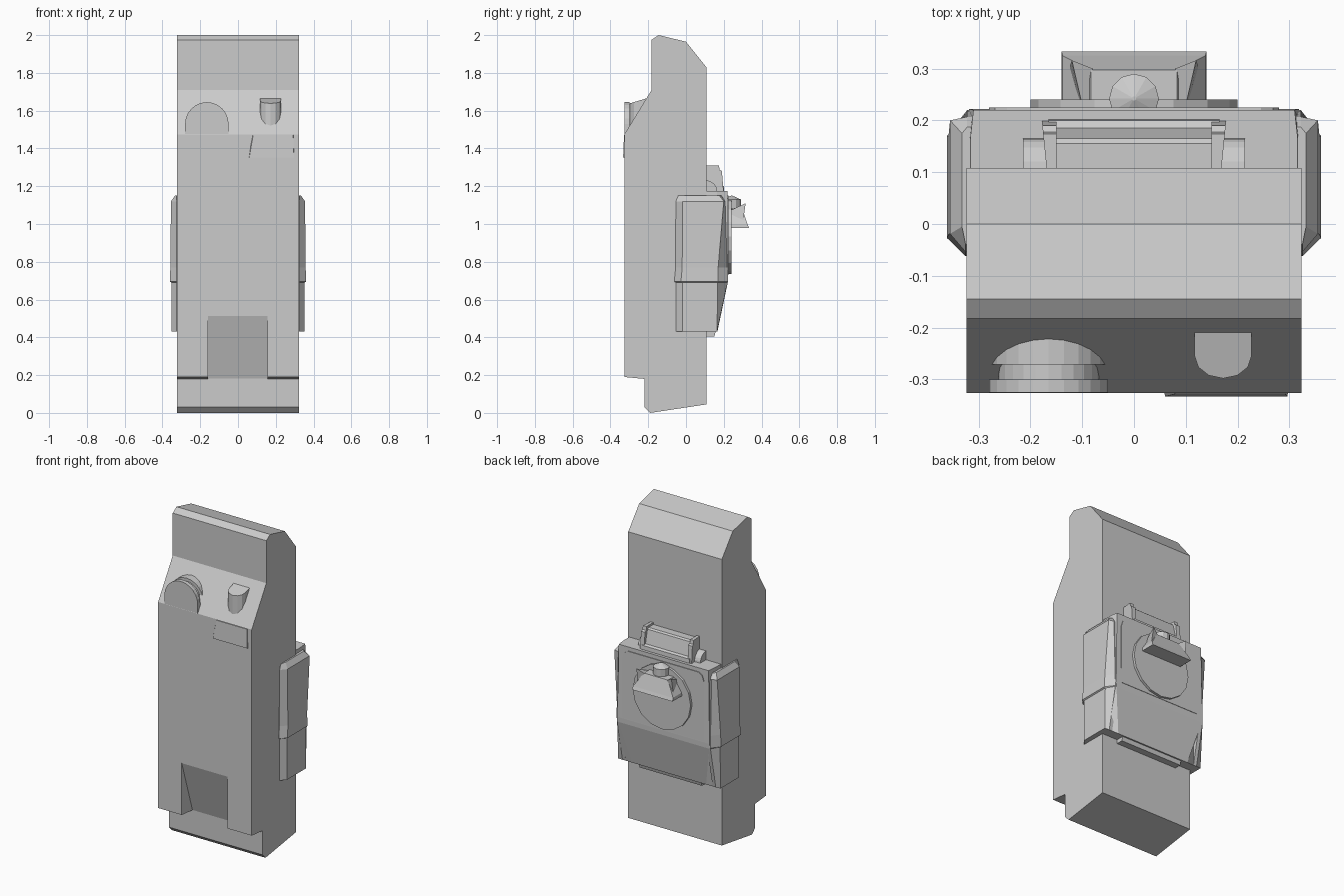
import bpy, bmesh, math
from mathutils import Vector, Matrix

if "Cube" in bpy.data.objects:
    bpy.data.objects.remove(bpy.data.objects["Cube"])


def loft(name, rings):
    """Closed solid through a list of equal-length point rings."""
    bm = bmesh.new()
    vs = [[bm.verts.new(p) for p in r] for r in rings]
    n = len(rings[0])
    for a, b in zip(vs, vs[1:]):
        for i in range(n):
            j = (i + 1) % n
            bm.faces.new((a[i], a[j], b[j], b[i]))
    bm.faces.new(vs[0][::-1])
    bm.faces.new(vs[-1])
    bmesh.ops.recalc_face_normals(bm, faces=bm.faces)
    me = bpy.data.meshes.new(name)
    bm.to_mesh(me)
    bm.free()
    ob = bpy.data.objects.new(name, me)
    bpy.context.collection.objects.link(ob)
    return ob


def side_prism(name, profile, x0, x1):
    """Extrude a (y, z) profile along x."""
    return loft(name, [[(x, y, z) for y, z in profile] for x in (x0, x1)])


def front_prism(name, profile, y0, y1):
    """Extrude an (x, z) profile along y."""
    return loft(name, [[(x, y, z) for x, z in profile] for y in (y0, y1)])


def circle(cx, cy, r, n, start=0.0, sweep=2 * math.pi, closed=True):
    d = n if closed else n - 1
    return [(cx + r * math.cos(start + sweep * i / d),
             cy + r * math.sin(start + sweep * i / d)) for i in range(n)]


def mirror_x(ob):
    m = ob.modifiers.new("mirror", 'MIRROR')
    m.use_axis = (True, False, False)
    return ob


# Main body slab
body = side_prism("body", [
    (-0.145, 2.0), (0, 1.965), (0.108, 1.83), (0.108, 0.045), (-0.19, 0),
    (-0.22, 0.03), (-0.22, 0.18), (-0.326, 0.19), (-0.326, 1.475),
    (-0.182, 1.71), (-0.182, 1.975)], -0.323, 0.323)

# Ramped recess at the bottom of the front
cutter = side_prism("recess_cutter", [
    (-0.326, 0.513), (-0.2205, 0.181), (-0.2205, 0.12), (-0.42, 0.12), (-0.42, 0.513)],
    -0.16, 0.155)
cutter.hide_render = True
mod = body.modifiers.new("recess", 'BOOLEAN')
mod.operation = 'DIFFERENCE'
mod.solver = 'EXACT'
mod.object = cutter
bpy.context.view_layer.objects.active = body
bpy.ops.object.modifier_apply(modifier=mod.name)
bpy.data.objects.remove(cutter)


# Grooved round knob half sunk in the sloped shoulder
def arch(r):
    return [(-0.165 - r, 1.46)] + circle(-0.165, 1.53, r, 13, math.pi, -math.pi, False) \
        + [(-0.165 + r, 1.46)]


knob_steps = [(-0.3255, 0.115), (-0.3, 0.115), (-0.3, 0.097),
              (-0.271, 0.097), (-0.271, 0.115), (-0.215, 0.115)]
loft("knob", [[(x, y, z) for x, z in arch(r)] for y, r in knob_steps])

# D-shaped push button on the shoulder
d_shape = [(0.117, -0.2), (0.117, -0.255)] \
    + [(0.172 + 0.055 * math.cos(a), -0.255 - 0.043 * math.sin(a))
       for a in [math.pi * (1 - i / 6) for i in range(1, 6)]] \
    + [(0.227, -0.255), (0.227, -0.2)]
loft("push_button", [[(x, y, 1.5) for x, y in d_shape],
                     [(x, y, 1.668 + (y + 0.2) * 0.3) for x, y in d_shape]])

# Thin raised plate on the front
loft("front_plate", [
    [(0.058, -0.32, 1.35), (0.298, -0.32, 1.35), (0.298, -0.32, 1.475), (0.075, -0.32, 1.475)],
    [(0.06, -0.333, 1.353), (0.296, -0.333, 1.353), (0.292, -0.328, 1.47), (0.08, -0.328, 1.47)]])


# Central clip pack on the back, tapering below
def pack_ring(z, hw, rear_hw, rear):
    return [(-hw, 0.1, z), (hw, 0.1, z), (hw, 0.165, z),
            (rear_hw, rear, z), (-rear_hw, rear, z), (-hw, 0.165, z)]


loft("clip_pack", [
    pack_ring(0.43, 0.325, 0.255, 0.166), pack_ring(0.69, 0.335, 0.315, 0.221),
    pack_ring(0.72, 0.335, 0.318, 0.222), pack_ring(1.175, 0.316, 0.31, 0.22)])

# Raised rear panel with clipped top corners
front_prism("rear_panel", [(-0.28, 0.73), (0.28, 0.73), (0.28, 1.1), (0.268, 1.135),
                           (0.245, 1.15), (-0.245, 1.15), (-0.268, 1.135), (-0.28, 1.1)],
            0.21, 0.2245)


# Wrap-around side pods
def pod_ring(z, x, front, cy, rear):
    return [(0.3, front, z), (0.325, front, z), (x, front + 0.035, z),
            (x, cy, z), (0.322, rear, z), (0.3, rear, z)]


mirror_x(loft("side_pod", [
    pod_ring(0.43, 0.353, -0.054, 0.164, 0.166),
    pod_ring(0.69, 0.353, -0.054, 0.168, 0.219),
    pod_ring(0.695, 0.361, -0.062, 0.17, 0.22),
    pod_ring(0.77, 0.358, -0.055, 0.17, 0.218),
    pod_ring(1.12, 0.355, -0.054, 0.2, 0.207),
    pod_ring(1.152, 0.332, -0.04, 0.175, 0.187)]))

# Pivot disc on the back
front_prism("pivot_disc", circle(0, 0.935, 0.2, 16), 0.21, 0.24)


# Latch hood on the disc, with cheeks and a small conical cap
def hood_ring(z, hw, rear):
    return [(-hw, 0.23, z), (hw, 0.23, z), (hw, rear, z), (-hw, rear, z)]


loft("latch_hood", [hood_ring(0.98, 0.14, 0.333), hood_ring(1.0, 0.138, 0.325),
                    hood_ring(1.085, 0.083, 0.297)])
mirror_x(loft("latch_cheek", [
    [(0.08, 0.23, 1.0), (0.08, 0.29, 1.0), (0.08, 0.3, 1.085), (0.08, 0.23, 1.085)],
    [(0.108, 0.23, 1.0), (0.125, 0.3, 1.0), (0.12, 0.316, 1.11), (0.1, 0.23, 1.07)]]))
loft("latch_cap", [[(x, y, z) for x, y in circle(0, 0.242, r, 12)]
                   for z, r in ((1.05, 0.048), (1.13, 0.048), (1.15, 0.004))])

# Lever on top of the pack: sloped panel, end cheeks, base lip and hinge ends
side_prism("lever_panel", [(0.1, 1.17), (0.19, 1.17), (0.187, 1.2), (0.165, 1.29),
                           (0.155, 1.298), (0.1, 1.298)], -0.152, 0.152)
cheek = [(0.1, 1.16), (0.2, 1.16), (0.19, 1.28), (0.178, 1.287), (0.174, 1.31), (0.1, 1.31)]
mirror_x(loft("lever_cheek", [
    [(0.15, y, z) for y, z in cheek],
    [(0.168 + (y - 0.1) * 0.1, y, z) for y, z in cheek]]))
side_prism("lever_lip", [(0.1, 1.165), (0.203, 1.165), (0.2, 1.2), (0.18, 1.21), (0.1, 1.21)],
           -0.165, 0.165)
hinge = [(0.1, 1.165)] + circle(0.105, 1.17, 0.061, 7, 0, math.pi / 2, False)
mirror_x(side_prism("lever_hinge", hinge, 0.16, 0.214))

# Bottom lip under the pack
side_prism("bottom_lip", [(0.1, 0.405), (0.15, 0.405), (0.16, 0.44), (0.1, 0.44)], -0.215, 0.215)
